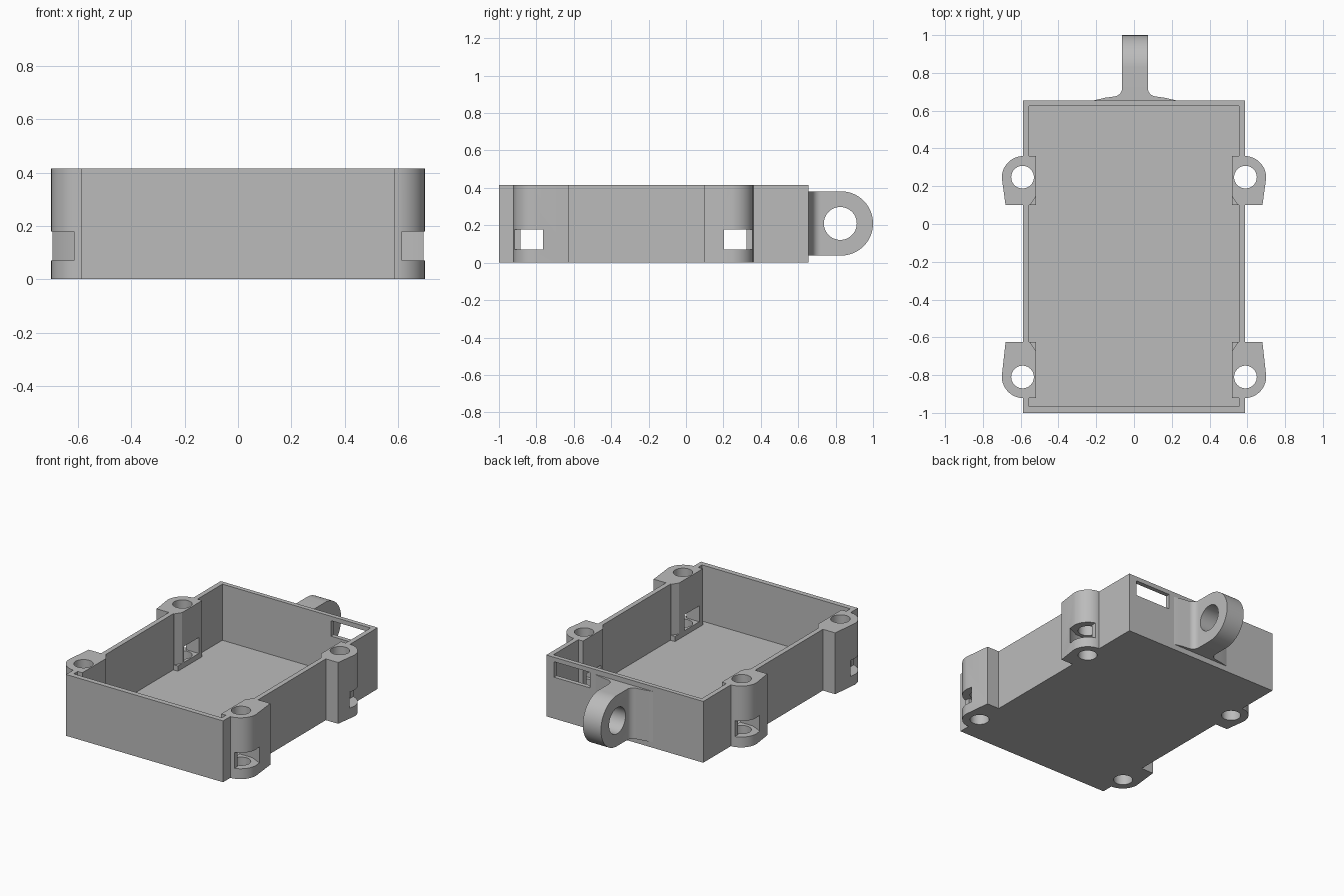
import bpy, bmesh, math
from mathutils import Vector

cube = bpy.data.objects.get("Cube")
if cube:
    bpy.data.objects.remove(cube, do_unlink=True)

grey = bpy.data.materials.new("plain grey")
grey.use_nodes = True
grey.diffuse_color = (0.5, 0.5, 0.5, 1)
bsdf = next(n for n in grey.node_tree.nodes if n.type == 'BSDF_PRINCIPLED')
bsdf.inputs["Base Color"].default_value = (0.5, 0.5, 0.5, 1)


def prism(name, outline, low, high, axis='Z'):
    """Extrude a closed outline along Z (outline is x, y) or X (outline is y, z)."""
    def place(p, h):
        return Vector((p[0], p[1], h)) if axis == 'Z' else Vector((h, p[0], p[1]))
    bm = bmesh.new()
    face = bm.faces.new([bm.verts.new(place(p, low)) for p in outline])
    grown = bmesh.ops.extrude_face_region(bm, geom=[face])
    moved = [g for g in grown["geom"] if isinstance(g, bmesh.types.BMVert)]
    bmesh.ops.translate(bm, verts=moved, vec=place((0, 0), high - low))
    bmesh.ops.recalc_face_normals(bm, faces=bm.faces)
    mesh = bpy.data.meshes.new(name)
    bm.to_mesh(mesh)
    bm.free()
    mesh.materials.append(grey)
    obj = bpy.data.objects.new(name, mesh)
    bpy.context.collection.objects.link(obj)
    return obj


def block(name, x0, x1, y0, y1, z0, z1):
    return prism(name, [(x0, y0), (x1, y0), (x1, y1), (x0, y1)], z0, z1)


def arc(cx, cy, r, start, end, steps):
    angles = [math.radians(start + (end - start) * i / steps) for i in range(steps + 1)]
    return [(cx + r * math.cos(a), cy + r * math.sin(a)) for a in angles]


def circle(cx, cy, r):
    return arc(cx, cy, r, 0, 360, 48)[:-1]


def combine(target, tool, operation):
    mod = target.modifiers.new(operation, 'BOOLEAN')
    mod.operation = operation
    mod.solver = 'EXACT'
    mod.object = tool
    bpy.context.view_layer.objects.active = target
    bpy.ops.object.modifier_apply(modifier=mod.name)
    bpy.data.objects.remove(tool, do_unlink=True)


def smooth(obj):
    bpy.ops.object.select_all(action='DESELECT')
    obj.select_set(True)
    bpy.context.view_layer.objects.active = obj
    bpy.ops.object.shade_smooth_by_angle(angle=math.radians(30))


HEIGHT = 0.415

# Open tray with a window in the rear wall
case = block("case", -0.588, 0.588, -1, 0.655, 0, HEIGHT)
combine(case, block("cavity", -0.555, 0.555, -0.965, 0.625, 0.035, 1), 'DIFFERENCE')
combine(case, block("window", 0.26, 0.53, 0.5, 0.8, 0.28, 0.385), 'DIFFERENCE')

# Four screw bosses: (centre y, direction of the rounded end, tail length)
cutters = []
for side in (-1, 1):
    for cy, way, tail in ((0.245, 1, 0.145), (-0.807, -1, 0.182)):
        def plan(points):
            return [(side * x, cy + way * u) for x, u in points]
        rounded = arc(0.585, 0, 0.115, 0, 90, 14)
        boss = plan([(0.68, -tail)] + rounded + [(0.52, 0.115), (0.52, 0.045 - tail), (0.55, -tail)])
        combine(case, prism("boss", boss, 0, HEIGHT), 'UNION')
        # Low square ledge inside the wall
        ledge = plan([(0.52, -tail), (0.57, -tail), (0.57, 0.115), (0.52, 0.115)])
        combine(case, prism("ledge", ledge, 0, 0.07), 'UNION')
        # Screw hole and nut slot
        cutters.append(prism("hole", circle(side * 0.59, cy + way * 0.003, 0.06), -0.1, 0.6))
        slot = plan([(0.4, 0.078), (0.615, 0.078), (0.615, 0.2), (0.8, 0.2),
                     (0.8, 0.01), (0.7, -0.04), (0.615, -0.08), (0.4, -0.08)])
        cutters.append(prism("slot", slot, 0.07, 0.178))
for cutter in cutters:
    combine(case, cutter, 'DIFFERENCE')
smooth(case)

# Rear hanging lug with a cross hole
MID = 0.005
lug_side = [(0.64, 0.038)] + arc(0.828, 0.21, 0.172, -90, 90, 32) + [(0.64, 0.382)]
lug = prism("hanging_lug", lug_side, MID - 0.068, MID + 0.068, 'X')
# Flared foot where the lug meets the wall
flare = [(0.068, 0.72)] + arc(0.113, 0.72, 0.045, 180, 262, 8) + [(0.16, 0.668), (0.215, 0.655), (0.215, 0.64)]
foot = [(MID + x, y) for x, y in flare] + [(MID - x, y) for x, y in reversed(flare)]
combine(lug, prism("foot", foot, 0.038, 0.382), 'UNION')
combine(lug, prism("eye", circle(0.825, 0.21, 0.088), -0.5, 0.5, 'X'), 'DIFFERENCE')
smooth(lug)
